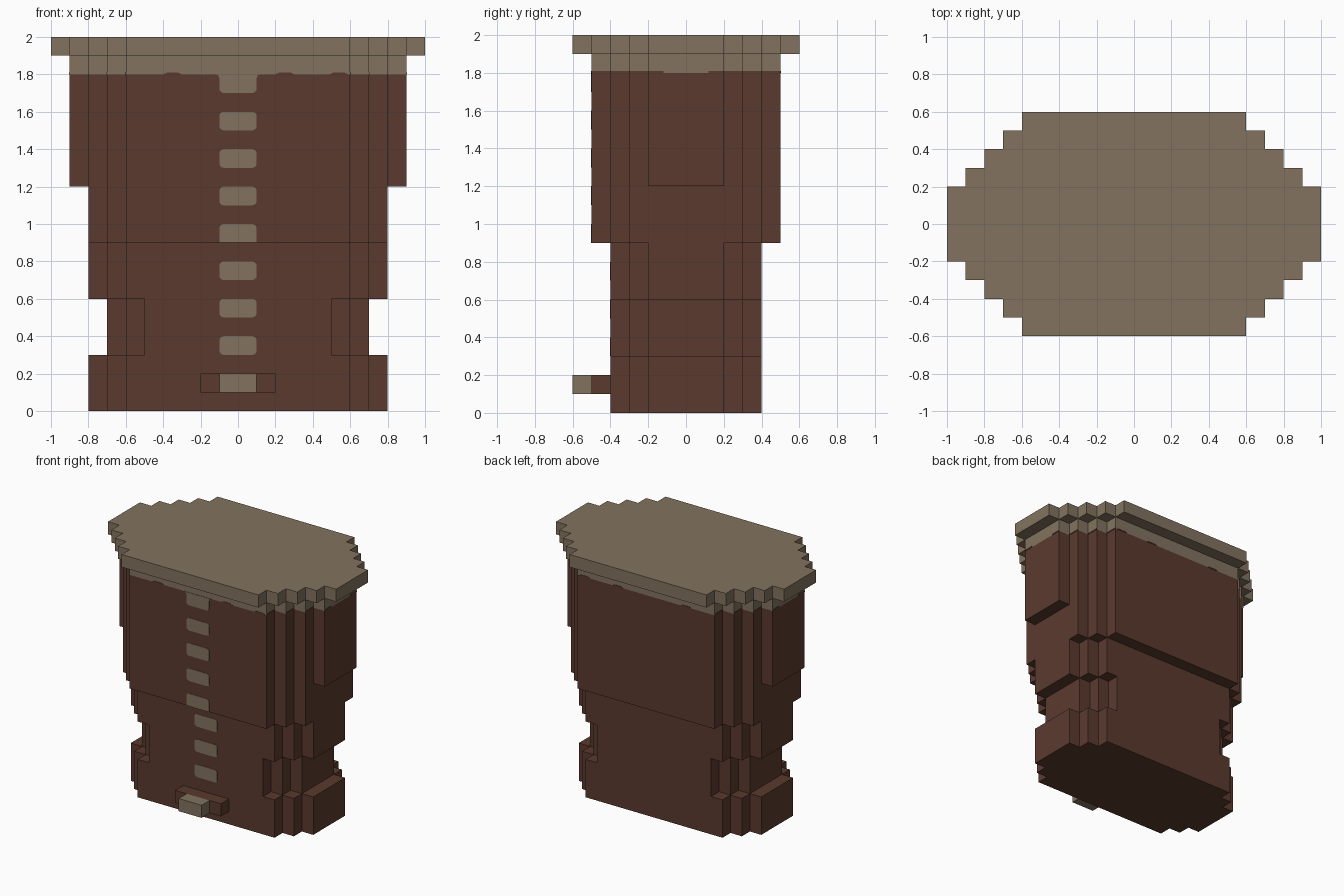
import bpy, bmesh, math
from mathutils import Vector

cube = bpy.data.objects.get("Cube")
if cube:
    bpy.data.objects.remove(cube, do_unlink=True)


def material(name, rgb):
    m = bpy.data.materials.new(name)
    m.use_nodes = True
    m.diffuse_color = (*rgb, 1)
    m.node_tree.nodes["Principled BSDF"].inputs["Base Color"].default_value = (*rgb, 1)
    return m


BROWN = material("dark brown", (0.102, 0.042, 0.027))
TAN = material("dull tan", (0.223, 0.171, 0.114))
PLATE = 0.003


def prism(name, points, direction, mat):
    """Extrude a flat outline along a direction."""
    bm = bmesh.new()
    face = bm.faces.new([bm.verts.new(p) for p in points])
    top = bmesh.ops.extrude_face_region(bm, geom=[face])["geom"]
    bmesh.ops.translate(bm, vec=Vector(direction),
                        verts=[v for v in top if isinstance(v, bmesh.types.BMVert)])
    bmesh.ops.recalc_face_normals(bm, faces=bm.faces)
    mesh = bpy.data.meshes.new(name)
    bm.to_mesh(mesh)
    bm.free()
    mesh.materials.append(mat)
    obj = bpy.data.objects.new(name, mesh)
    bpy.context.collection.objects.link(obj)
    return obj


def tier(name, x, y, steps, z0, z1, mat):
    """Slab whose four corners are cut into square stairs."""
    quarter = []
    for i in range(steps):
        quarter.append((x + 0.1 * i, y - 0.1 * i))
        if i < steps - 1:
            quarter.append((x + 0.1 * i, y - 0.1 * (i + 1)))
    half = quarter + [(a, -b) for a, b in reversed(quarter)]
    loop = half + [(-a, -b) for a, b in half]
    return prism(name, [(a, b, z0) for a, b in loop], (0, 0, z1 - z0), mat)


def box(name, x0, x1, y0, y1, z0, z1, mat):
    pts = [(x0, y0, z0), (x1, y0, z0), (x1, y1, z0), (x0, y1, z0)]
    return prism(name, pts, (0, 0, z1 - z0), mat)


def front_plate(name, outline, y, mat):
    return prism(name, [(x, y, z) for x, z in outline], (0, -PLATE, 0), mat)


def rounded(z0, z1, r_bottom, r_top, half=0.1):
    """Rounded rectangle outline centred on x = 0."""
    pts = []
    for sx, z, sz, r, start in ((1, z0, 1, r_bottom, 270), (1, z1, -1, r_top, 0),
                                (-1, z1, -1, r_top, 90), (-1, z0, 1, r_bottom, 180)):
        if r == 0:
            pts.append((sx * half, z))
            continue
        for k in range(4):
            a = math.radians(start + 30 * k)
            pts.append((sx * (half - r) + r * math.cos(a), z + sz * r + r * math.sin(a)))
    return pts


# Stacked body
tier("base", 0.6, 0.4, 3, 0, 0.3, BROWN)
tier("waist", 0.5, 0.4, 3, 0.3, 0.6, BROWN)
tier("lower_body", 0.6, 0.4, 3, 0.6, 0.9, BROWN)
tier("upper_body", 0.6, 0.5, 3, 0.9, 1.8, BROWN)
tier("top_band", 0.6, 0.5, 4, 1.8, 1.9, TAN)
tier("lid", 0.6, 0.6, 5, 1.9, 2.0, TAN)

# Side panels
for side, s in (("left", 1), ("right", -1)):
    x0, x1 = sorted((0.8 * s, 0.9 * s))
    box(side + "_side_panel", x0, x1, -0.2, 0.2, 1.2, 1.8, BROWN)

# Foot latch
box("latch_base", -0.2, 0.2, -0.5, -0.4, 0.1, 0.2, BROWN)
box("latch_tip", -0.1, 0.1, -0.6, -0.5, 0.1, 0.2, TAN)

# Row of front marks
for i in range(7):
    z = 0.3 + 0.2 * i
    seam = i == 3
    front_plate("front_mark_%d" % (i + 1), rounded(z, z + 0.1, 0 if seam else 0.024, 0.024),
                -0.4 if i < 3 else -0.5, TAN)
drip = rounded(1.7, 1.78, 0.024, 0)
drip[5:5] = []
drip_top = [(0.105, 1.795), (0.12, 1.8), (-0.12, 1.8), (-0.105, 1.795)]
bottom_right, top_right, top_left, bottom_left = drip[:4], drip[4], drip[5], drip[6:]
front_plate("band_drip", bottom_right + [top_right] + drip_top + [top_left] + bottom_left,
            -0.5, TAN)

# Low ripples along the edge of the band, front and back
for label, s in (("front", -1), ("back", 1)):
    for i, (lo, hi) in enumerate(((-0.4, -0.3), (0.2, 0.3), (0.49, 0.59))):
        pts = [(lo, 1.8), (hi, 1.8), (hi - 0.02, 1.81), (lo + 0.02, 1.81)]
        prism("%s_ripple_%d" % (label, i + 1), [(x, 0.5 * s, z) for x, z in pts],
              (0, PLATE * s, 0), BROWN)

# Ripples on the stepped sides
for label, s in (("left", 1), ("right", -1)):
    for t in (-1, 1):
        for x, y0, y1 in ((0.9, 0.12, 0.2), (0.8, 0.2, 0.3), (0.7, 0.3, 0.4), (0.6, 0.4, 0.5)):
            pts = [(s * x, t * y0, 1.8), (s * x, t * y1, 1.8),
                   (s * x, t * y1, 1.81), (s * x, t * y0, 1.81)]
            prism(label + "_side_ripple", pts, (PLATE * s, 0, 0), BROWN)
